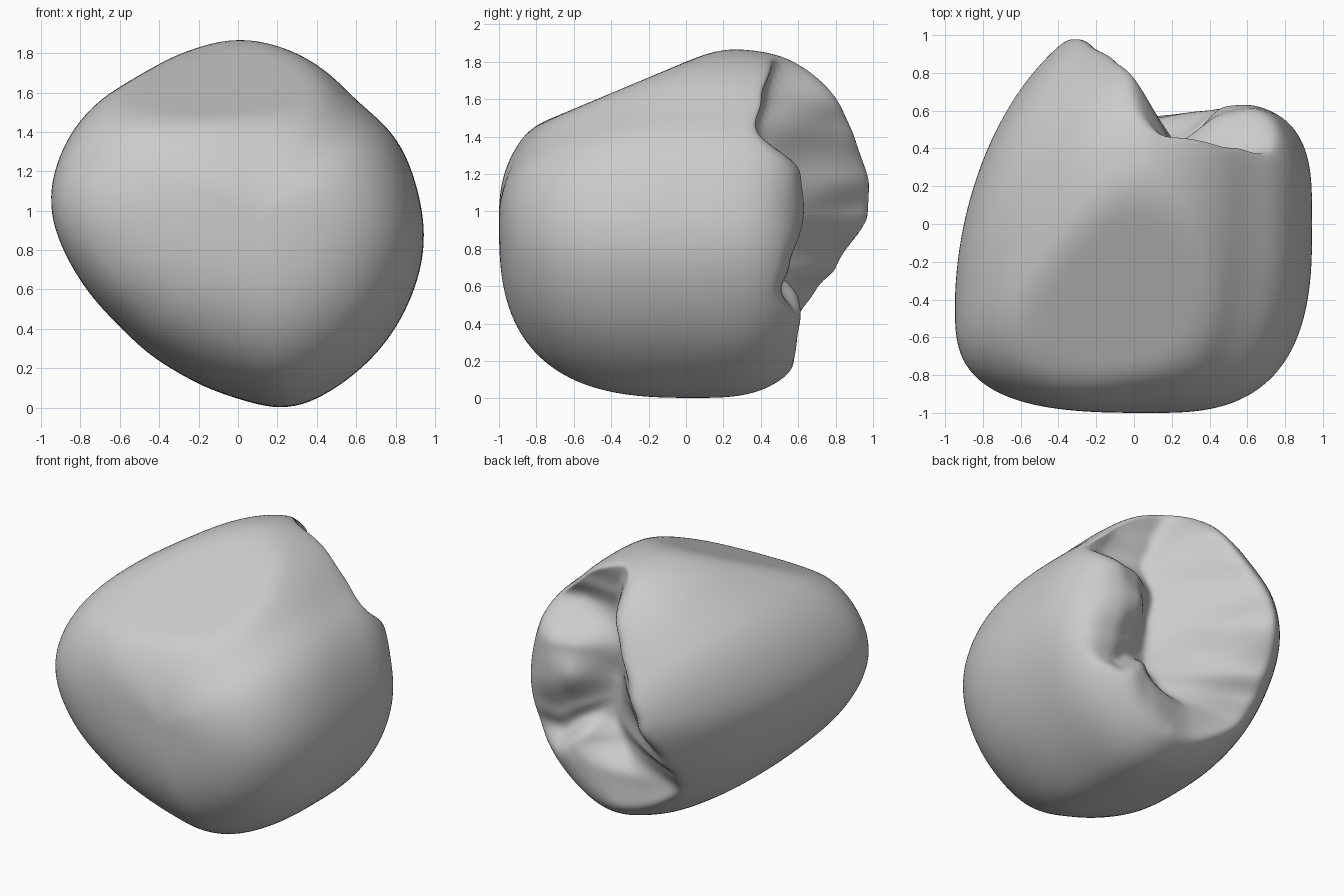
import bpy, bmesh, math
from mathutils import Vector

old = bpy.data.objects.get("Cube")
if old:
    bpy.data.objects.remove(old, do_unlink=True)

SEGMENTS, RINGS = 160, 120
CX, CZ = 0.1, 0.95

# widest outline of the lump, as seen along y
OUTLINE = [(0, 1.875), (.25, 1.82), (.6, 1.55), (.8, 1.37), (.91, 1.1), (.945, .85),
           (.85, .5), (.6, .18), (.26, -.01), (0, .05), (-.3, .18), (-.6, .42),
           (-.8, .65), (-.96, 1.03), (-.9, 1.3), (-.75, 1.52), (-.5, 1.68), (-.2, 1.83)]
POLAR = sorted((math.atan2(z - CZ, x - CX), math.hypot(x - CX, z - CZ)) for x, z in OUTLINE)

# crumpled back: height, then (x, y) of the big lobe's lip, the fold and the small lobe
FOLDS = [(1.8, .08, .54, .15, .46, .4, .46), (1.6, -.02, .81, .2, .42, .5, .4),
         (1.45, -.12, .9, .25, .38, .55, .34), (1.2, -.3, 1.03, .2, .43, .5, .59),
         (1, -.32, .98, .22, .4, .5, .63), (.7, -.4, .82, .25, .4, .5, .52),
         (.58, -.47, .74, .15, .43, .5, .47), (.4, -.55, .64, 0, .55, .4, .61),
         (.1, -.5, .6, 0, .57, .4, .6)]


def lerp(a, b, t):
    return a + (b - a) * t


def soft_min(a, b, k):
    h = max(k - abs(a - b), 0) / k
    return min(a, b) - h * h * k / 4


def raw_radius(angle):
    angle = (angle + math.pi) % math.tau - math.pi
    ring = [(POLAR[-1][0] - math.tau, POLAR[-1][1])] + POLAR + [(POLAR[0][0] + math.tau, POLAR[0][1])]
    for (a, r), (b, s) in zip(ring, ring[1:]):
        if a <= angle <= b:
            return lerp(r, s, (angle - a) / (b - a))


def radius(angle):
    return sum(raw_radius(angle + k * 0.04) for k in range(-3, 4)) / 7


def blend(angle, right, left, top, bottom):
    """Mix four values by direction around the y axis."""
    c, s = math.cos(angle), math.sin(angle)
    return c * c * (right if c > 0 else left) + s * s * (top if s > 0 else bottom)


def bulge(f, p):
    return max(0, 1 - f ** p) ** (1 / p)


def fold_row(z):
    z = min(max(z, FOLDS[-1][0]), FOLDS[0][0])
    for hi, lo in zip(FOLDS, FOLDS[1:]):
        if lo[0] <= z <= hi[0]:
            t = (z - lo[0]) / (hi[0] - lo[0])
            t = t * t * (3 - 2 * t)
            return [lerp(a, b, t) for a, b in zip(lo[1:], hi[1:])]


def folded_back(x, z):
    lx, ly, nx, ny, rx, ry = fold_row(z)
    if x < nx:
        # inner wall of the big lobe, with slight wrinkles
        t = (nx - x) / (nx - lx)
        ripple = 0.018 * math.sin(13 * z + 5 * x) * math.sin(math.pi * min(t, 1))
        return lerp(ny, ly, t) + ripple
    # small lobe, its lower crease slanting up towards the fold
    slant = 1 + 2 * max(0, .58 - x)
    ry = fold_row(1.1 + (z - 1.1) * slant if z < 1.1 else z)[5]
    t = min((x - nx) / (rx - nx), 1)
    return lerp(ny, ry, t * t * (3 - 2 * t)) + .25 * min(max(x - rx, 0), .13)


def surface_point(angle, phi):
    f = math.sin(phi)
    r = radius(angle) * f
    x, z = CX + r * math.cos(angle), CZ + r * math.sin(angle)
    rim = blend(angle, 0, -.45, .2, .05)
    if phi < math.pi / 2:
        y = rim - (rim + 1) * bulge(f, blend(angle, 2.8, 3, 2, 2.8))
        z = soft_min(z, 1.8 + .42 * y, .05)  # sloping top
    else:
        apex = blend(angle, .68, 1.16, .97, .75)
        dome = rim + (apex - rim) * bulge(f, blend(angle, 3.5, 1.9, 2.5, 3))
        y = soft_min(dome, folded_back(x, z), .08 if x > .2 else .04)
    return Vector((x, y, z))


# lump skin: rings running from the front pole to the back pole
bm = bmesh.new()
front = bm.verts.new(surface_point(0, 0))
back = bm.verts.new(surface_point(0, math.pi))
rings = [[bm.verts.new(surface_point(math.tau * s / SEGMENTS, math.pi * k / RINGS))
          for s in range(SEGMENTS)] for k in range(1, RINGS)]
for s in range(SEGMENTS):
    n = (s + 1) % SEGMENTS
    bm.faces.new((front, rings[0][s], rings[0][n]))
    bm.faces.new((back, rings[-1][n], rings[-1][s]))
    for a, b in zip(rings, rings[1:]):
        bm.faces.new((a[s], b[s], b[n], a[n]))
for _ in range(4):
    bmesh.ops.smooth_vert(bm, verts=bm.verts, factor=0.5,
                          use_axis_x=True, use_axis_y=True, use_axis_z=True)
bmesh.ops.recalc_face_normals(bm, faces=bm.faces)

mesh = bpy.data.meshes.new("crumpled_lump")
bm.to_mesh(mesh)
bm.free()
lump = bpy.data.objects.new("crumpled_lump", mesh)
bpy.context.collection.objects.link(lump)

grey = bpy.data.materials.new("plain_grey")
grey.use_nodes = True
colour = (0.6, 0.6, 0.6, 1)
grey.diffuse_color = colour
grey.node_tree.nodes["Principled BSDF"].inputs["Base Color"].default_value = colour
mesh.materials.append(grey)

bpy.context.view_layer.objects.active = lump
lump.select_set(True)
bpy.ops.object.shade_smooth_by_angle(angle=math.radians(50))
